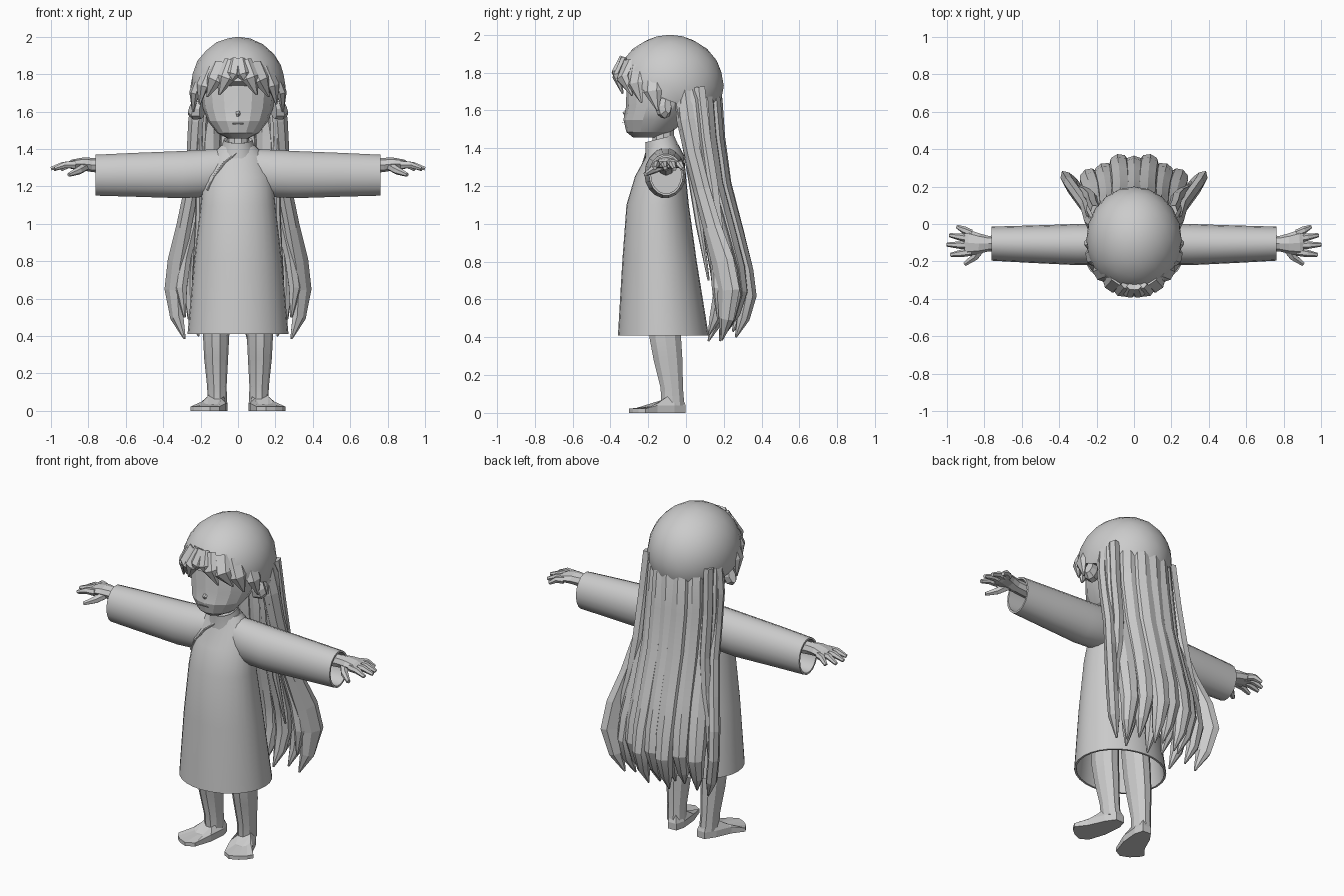
import bpy, bmesh, math
from mathutils import Vector

grey = bpy.data.materials.new("plain grey")
grey.diffuse_color = (0.6, 0.6, 0.6, 1)


def finish(name, bm, smooth=None):
    bmesh.ops.recalc_face_normals(bm, faces=bm.faces)
    me = bpy.data.meshes.new(name)
    bm.to_mesh(me)
    bm.free()
    me.materials.append(grey)
    ob = bpy.data.objects.new(name, me)
    bpy.context.collection.objects.link(ob)
    if smooth:
        bpy.ops.object.select_all(action='DESELECT')
        bpy.context.view_layer.objects.active = ob
        ob.select_set(True)
        bpy.ops.object.shade_smooth_by_angle(angle=math.radians(smooth))
    return ob


def tube(name, rings, n=8, ref=(1, 0, 0), axis=None, smooth=None):
    """Loft ellipses (x, y, z, a, b): a lies along ref, b across it."""
    bm = bmesh.new()
    loops = []
    for i, (x, y, z, a, b) in enumerate(rings):
        lo, hi = rings[max(i - 1, 0)], rings[min(i + 1, len(rings) - 1)]
        t = Vector(axis) if axis else Vector(hi[:3]) - Vector(lo[:3])
        t.normalize()
        u = Vector(ref)
        u = (u - t * u.dot(t)).normalized()
        v = t.cross(u)
        loops.append([bm.verts.new(Vector((x, y, z))
                      + u * a * math.cos(2 * math.pi * k / n)
                      + v * b * math.sin(2 * math.pi * k / n)) for k in range(n)])
    for p, q in zip(loops, loops[1:]):
        for k in range(n):
            bm.faces.new((p[k], p[(k + 1) % n], q[(k + 1) % n], q[k]))
    bm.faces.new(loops[0][::-1])
    bm.faces.new(loops[-1])
    return finish(name, bm, smooth)


Z = (0, 0, 1)

# Robe: hollow skirt turned over at the hem, up to the shoulders
tube("robe", [
    (0, -.14, .95, .20, .165), (0, -.12, .41, .258, .228),
    (0, -.12, .41, .27, .24), (0, -.14, .80, .235, .197),
    (0, -.15, 1.10, .20, .165), (0, -.135, 1.25, .185, .135),
    (0, -.11, 1.36, .15, .10), (0, -.12, 1.42, .09, .08)], 28, axis=Z, smooth=40)
tube("robe_overlap", [(0, -.205, 1.385, .007, .007), (-.07, -.222, 1.33, .007, .007),
     (-.13, -.228, 1.25, .007, .007), (-.165, -.222, 1.18, .007, .007)], 6, ref=(0, 1, 0))

# Collar and neck
tube("collar", [(0, -.125, 1.37, .10, .095), (0, -.13, 1.41, .088, .088),
     (0, -.14, 1.45, .078, .08), (0, -.14, 1.44, .066, .068)], 14,
     axis=(0, -.25, 1), smooth=35)
tube("neck", [(0, -.12, 1.38, .06, .06), (0, -.12, 1.56, .06, .06)], 10, axis=Z, smooth=35)

# Face
tube("face", [
    (0, -.215, 1.457, .055, .065), (0, -.195, 1.485, .11, .12),
    (0, -.165, 1.55, .162, .166), (0, -.135, 1.62, .188, .182),
    (0, -.115, 1.72, .20, .20), (0, -.10, 1.86, .18, .19)], 16, axis=Z, smooth=20)
tube("nose", [(0, -.30, 1.61, .018, .01), (0, -.325, 1.585, .012, .012),
              (0, -.315, 1.565, .006, .006)], 5)
tube("mouth", [(-.03, -.334, 1.535, .003, .003), (.03, -.334, 1.535, .003, .003)], 4, ref=Z)

# Hair cap, trimmed along a line falling towards the nape
bm = bmesh.new()
bmesh.ops.create_icosphere(bm, subdivisions=3, radius=1)
for v in bm.verts:
    v.co = Vector((v.co.x * .255, v.co.y * .285 - .085, v.co.z * .27 + 1.73))
cut = bmesh.ops.bisect_plane(bm, geom=bm.verts[:] + bm.edges[:] + bm.faces[:],
                             plane_co=(0, -.36, 1.76), plane_no=(0, .4, 1), clear_inner=True)
bmesh.ops.holes_fill(bm, edges=[e for e in bm.edges if e.is_boundary])
finish("hair_cap", bm, 15)

# Fringe: pointed tufts parted in the middle
for s, side in ((1, "right"), (-1, "left")):
    tufts = [((.03, -.33, 1.87), (.065, -.365, 1.78), (.10, -.335, 1.69), .045),
             ((.09, -.30, 1.86), (.125, -.335, 1.77), (.165, -.285, 1.68), .05),
             ((.15, -.25, 1.84), (.19, -.265, 1.74), (.205, -.235, 1.64), .05),
             ((.20, -.17, 1.80), (.235, -.175, 1.70), (.24, -.15, 1.60), .05)]
    for i, (p, q, r, w) in enumerate(tufts):
        tube(f"fringe_{side}_{i}", [(s * p[0], *p[1:], w, .02), (s * q[0], *q[1:], w, .025),
             (s * r[0], *r[1:], .006, .006)], 6, ref=(s * (1 - i * .25), .1 + i * .35, 0))
    tube(f"fringe_part_{side}", [(s * .01, -.335, 1.88, .03, .02),
         (s * .025, -.375, 1.80, .035, .02), (s * .05, -.36, 1.75, .006, .006)], 6)

    # Ear
    tube(f"ear_{side}", [(s * .19, -.13, 1.61, .035, .05), (s * .225, -.11, 1.615, .04, .06),
         (s * .25, -.095, 1.625, .02, .045)], 8, ref=(0, 1, 0))

    # Sleeve: hollow at the cuff
    tube(f"sleeve_{side}", [
        (s * .55, -.105, 1.26, .08, .10), (s * .762, -.105, 1.26, .08, .10),
        (s * .762, -.105, 1.26, .091, .111), (s * .55, -.108, 1.262, .10, .119),
        (s * .30, -.11, 1.263, .11, .128), (s * .17, -.11, 1.27, .108, .128),
        (s * .04, -.11, 1.29, .09, .115)], 18, ref=(0, 1, 0), axis=(1, 0, 0), smooth=40)

    # Hand
    tube(f"hand_{side}", [
        (s * .54, -.105, 1.30, .045, .045), (s * .78, -.105, 1.315, .042, .038),
        (s * .83, -.105, 1.32, .055, .034), (s * .885, -.10, 1.318, .068, .026),
        (s * .905, -.10, 1.315, .06, .018)], 8, ref=(0, 1, 0))
    for i, (y, tx, ty, tz) in enumerate([(-.05, .945, -.015, 1.29), (-.08, .985, -.06, 1.29),
                                         (-.115, 1.0, -.11, 1.295), (-.15, .98, -.165, 1.295)]):
        tube(f"finger_{side}_{i}", [
            (s * .87, y, 1.315, .02, .022), (s * (.87 + tx) / 2, (y + ty) / 2, 1.315, .02, .019),
            (s * tx, ty, tz, .011, .011)], 6, ref=(0, 1, 0))
    tube(f"thumb_{side}", [(s * .81, -.12, 1.31, .025, .025), (s * .85, -.175, 1.285, .022, .022),
         (s * .905, -.215, 1.262, .011, .012)], 6, ref=Z)

    # Leg and outward-turned foot
    tube(f"leg_{side}", [
        (s * .105, -.13, .75, .08, .09), (s * .117, -.11, .40, .07, .088),
        (s * .117, -.095, .28, .064, .08), (s * .113, -.075, .13, .052, .062),
        (s * .11, -.07, .04, .052, .065)], 10, axis=Z, smooth=25)
    bm = bmesh.new()
    outline = [(.055, -.06), (.07, -.005), (.125, -.002), (.165, -.06), (.205, -.15), (.255, -.215),
               (.235, -.25), (.20, -.28), (.15, -.302), (.10, -.275), (.065, -.17)]
    low = [bm.verts.new((s * x, y, 0)) for x, y in outline]
    mid = [bm.verts.new((s * x, y, .022 if y < -.18 else .04)) for x, y in outline]
    top = [bm.verts.new((s * (x * .5 + .06), y * .55 - .03, max(.035, .115 + .38 * min(0, y + .05))))
           for x, y in outline]
    for a, b in ((low, mid), (mid, top)):
        for k in range(len(a)):
            j = (k + 1) % len(a)
            bm.faces.new((a[k], a[j], b[j], b[k]))
    bm.faces.new(low)
    bmesh.ops.triangulate(bm, faces=[bm.faces.new(top)])
    finish(f"foot_{side}", bm)

    # Long side locks swinging outward and back
    paths = {"outer": [(.20, -.02, 1.72, .05), (.225, .0, 1.55, .055), (.235, .035, 1.38, .05),
                       (.25, .085, 1.18, .05), (.29, .14, .98, .055), (.33, .195, .80, .07),
                       (.347, .225, .65, .07), (.325, .215, .50, .045), (.285, .19, .385, .006)],
             "inner": [(.19, .05, 1.72, .06), (.205, .08, 1.45, .06), (.215, .12, 1.2, .06),
                       (.245, .15, 1.0, .05), (.285, .17, .82, .045), (.305, .175, .66, .04),
                       (.285, .17, .50, .006)],
             "ear": [(.21, -.04, 1.70, .03), (.215, -.01, 1.5, .025), (.205, .02, 1.3, .02),
                     (.21, .07, 1.0, .02), (.24, .12, .7, .006)]}
    for key, path in paths.items():
        tube(f"side_lock_{side}_{key}", [(s * x, y, z, w, min(w, .034)) for x, y, z, w in path],
             7, ref=(s * .55, .85, 0))

# Back hair: overlapping locks fanned across, outer layer and inner layer
rows = [(1.84, .15, .09), (1.65, .19, .15), (1.45, .20, .165), (1.2, .20, .20),
        (.95, .215, .265), (.75, .235, .315), (.62, .24, .33), (.50, .235, .30), (.40, .21, .26)]
widths = (.05, .06, .06, .06, .06, .06, .053, .036, .005)
for layer, count, back, drop in (("outer", 7, 0, 0), ("inner", 4, .085, .02)):
    for i in range(count):
        f = 2 * i / (count - 1) - 1
        f *= 1 if layer == "outer" else .75
        lift = .03 * (i % 2)
        rings = []
        for k, ((z, hx, y), w) in enumerate(zip(rows, widths)):
            low = k / 8
            bulge = .025 * low * math.cos(f * 9)
            rings.append((f * hx, y - (.11 - .03 * low) * f * f - back * min(1, low * 1.5) - bulge * .5,
                          z - drop + lift * low, w, min(w, .045)))
        tube(f"back_lock_{layer}_{i}", rings, 8, ref=(1, -.6 * f, 0), smooth=20)
